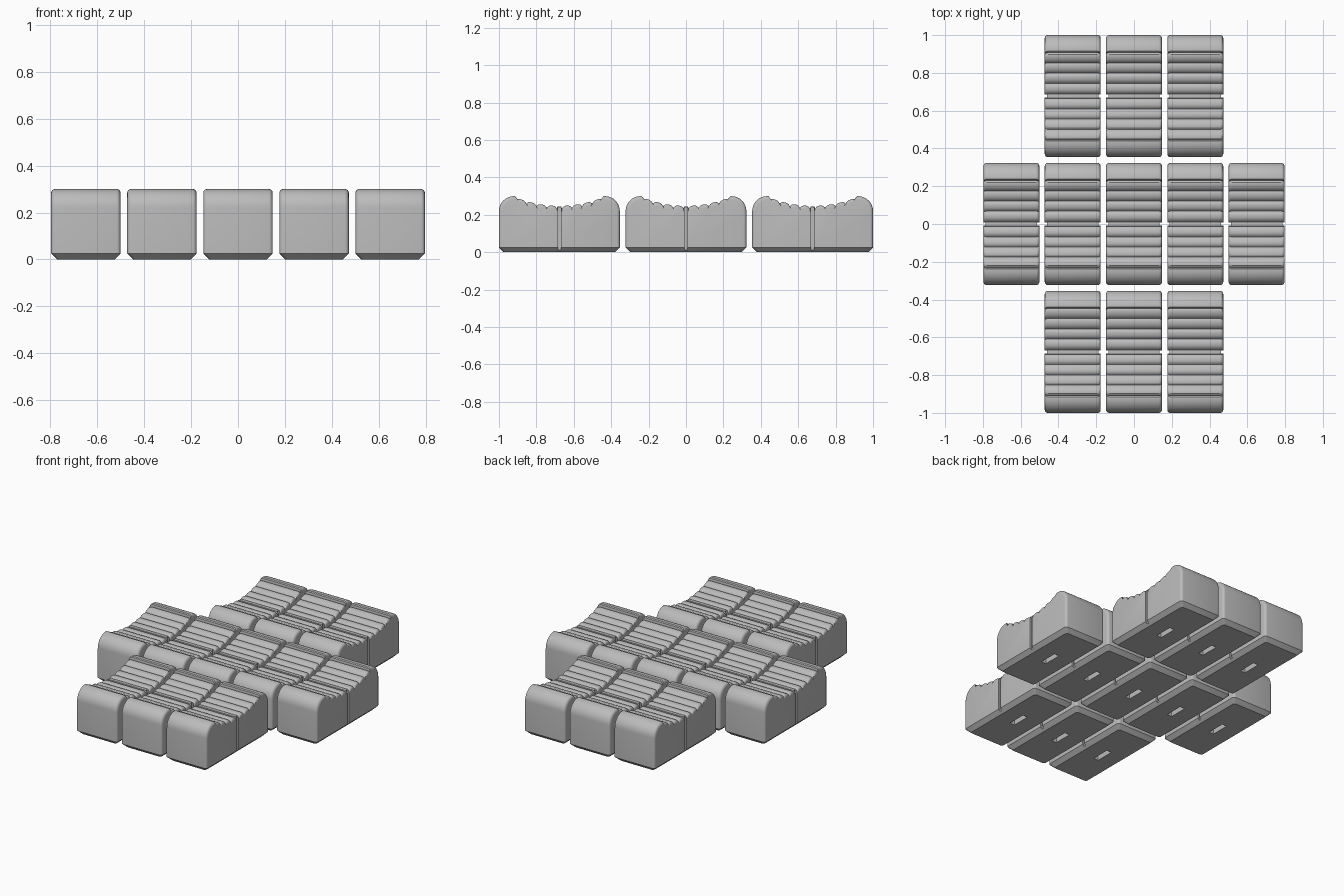
import bpy, bmesh, math
from mathutils import Matrix

if "Cube" in bpy.data.objects:
    bpy.data.objects.remove(bpy.data.objects["Cube"])

WIDTH, LENGTH, HEIGHT = 0.296, 0.646, 0.30
PITCH_X, PITCH_Y = 0.3245, 0.677
CHAMFER, CORNER, EDGE = 0.025, 0.08, 0.016
RIBS, PEAK = 4, 0.23

grey = bpy.data.materials.new("stone grey")
grey.use_nodes = True
colour = (0.5, 0.5, 0.5, 1)
grey.diffuse_color = colour
grey.node_tree.nodes["Principled BSDF"].inputs["Base Color"].default_value = colour


def half_profile():
    """Side outline of the +y half, from the bottom edge up to the dished centre."""
    h = LENGTH / 2
    pts = [(h - CHAMFER, 0), (h, CHAMFER)]
    for i in range(9):
        a = math.pi / 2 * i / 8
        pts.append((h - CORNER + CORNER * math.cos(a),
                    HEIGHT - CORNER + CORNER * math.sin(a)))
    pts += [(PEAK + 0.008, HEIGHT), (PEAK + 0.002, HEIGHT - 0.005)]
    # scalloped ribs that step down into the dish
    pitch = PEAK / (RIBS + 0.25)
    for r in range(RIBS):
        for i in range(7):
            t = i / 6
            y = PEAK - (r + t) * pitch
            dish = 0.248 + 0.044 * (y / PEAK) ** 2
            pts.append((y, dish - 0.014 * abs(2 * t - 1) ** 3))
    pts.append((pitch * 0.2, 0.244))
    return pts


def block_mesh():
    """Sweep the outline across the width, rounding the end edges."""
    half = half_profile()
    outline = half + [(-y, z) for y, z in reversed(half)]
    steps = [math.pi / 2 * i / 4 for i in range(5)]
    right = [(WIDTH / 2 - EDGE + EDGE * math.sin(a), EDGE * (1 - math.cos(a))) for a in steps]
    sections = [(-x, o) for x, o in reversed(right)] + right
    bm = bmesh.new()
    rings = []
    limit = WIDTH / 2 - CHAMFER
    for x, o in sections:
        ring = []
        for y, z in outline:
            ys = y * (1 - 2 * o / LENGTH)
            if z == 0:
                ring.append(bm.verts.new((x * limit / (WIDTH / 2), ys, 0)))
            else:
                ring.append(bm.verts.new((x, ys, z - o if z > CHAMFER else z)))
        rings.append(ring)
    n = len(outline)
    for a, b in zip(rings, rings[1:]):
        for i in range(n):
            j = (i + 1) % n
            bm.faces.new((a[i], a[j], b[j], b[i]))
    # end walls: the chamfer strip and the flat side above it
    for ring in (rings[0], rings[-1]):
        bm.faces.new((ring[0], ring[1], ring[-2], ring[-1]))
        bm.faces.new(ring[1:-1])
    bmesh.ops.recalc_face_normals(bm, faces=bm.faces)
    mesh = bpy.data.meshes.new("block")
    bm.to_mesh(mesh)
    bm.free()
    mesh.materials.append(grey)
    return mesh


def cutter_mesh():
    """Side grooves and the slot in the underside."""
    bm = bmesh.new()
    boxes = [((s * WIDTH / 2, 0, 0.2), (0.024, 0.016, 0.6)) for s in (-1, 1)]
    boxes.append(((0, 0, 0), (0.034, 0.12, 0.08)))
    for place, size in boxes:
        bmesh.ops.create_cube(bm, size=1,
                              matrix=Matrix.Translation(place) @ Matrix.Diagonal((*size, 1)))
    mesh = bpy.data.meshes.new("groove_cutter")
    bm.to_mesh(mesh)
    bm.free()
    mesh.materials.append(grey)
    return mesh


def add(name, mesh):
    ob = bpy.data.objects.new(name, mesh)
    bpy.context.collection.objects.link(ob)
    return ob


# first block, cut and shaded
block = add("block_middle", block_mesh())
cutter = add("groove_cutter", cutter_mesh())
cutter.hide_render = True
cut = block.modifiers.new("grooves", "BOOLEAN")
cut.operation = "DIFFERENCE"
cut.solver = "EXACT"
cut.object = cutter
bpy.ops.object.select_all(action="DESELECT")
bpy.context.view_layer.objects.active = block
block.select_set(True)
bpy.ops.object.modifier_apply(modifier=cut.name)
bpy.data.objects.remove(cutter)
bpy.ops.object.shade_smooth_by_angle(angle=math.radians(30))

# repeat it in rows of three, five and three
for row, reach in ((-1, 1), (0, 2), (1, 1)):
    for col in range(-reach, reach + 1):
        if row or col:
            ob = add(f"block_row{row + 2}_column{col + 3}", block.data)
            ob.location = (col * PITCH_X, row * PITCH_Y, 0)
            for mod in block.modifiers:
                copy = ob.modifiers.new(mod.name, mod.type)
                if mod.type == "NODES":
                    copy.node_group = mod.node_group
